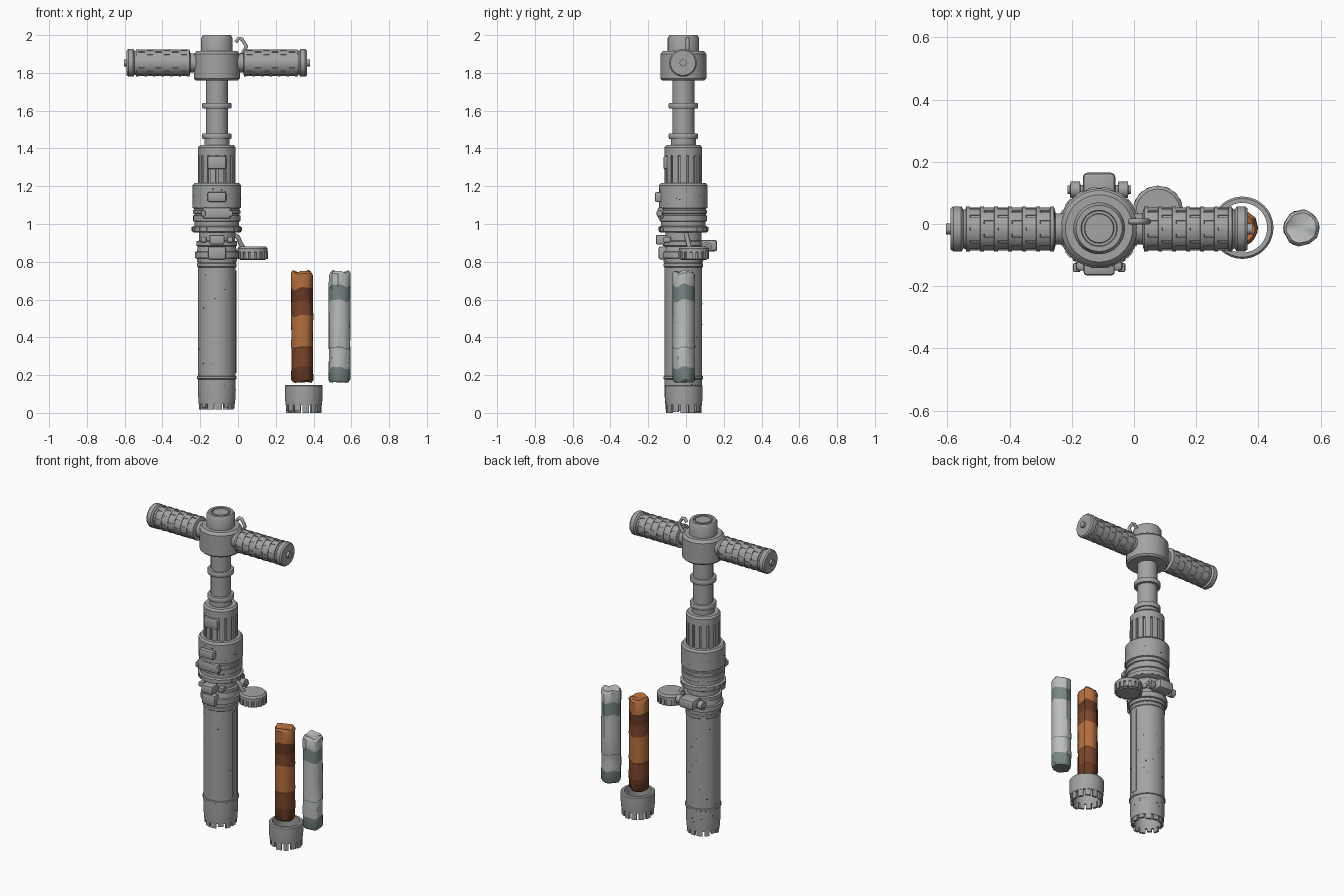
import bpy, bmesh, math, random
from math import sin, cos, pi, radians
from mathutils import Matrix, Vector

random.seed(7)
if "Cube" in bpy.data.objects:
    bpy.data.objects.remove(bpy.data.objects["Cube"])
parts = []


def material(name, rgb):
    m = bpy.data.materials.new(name)
    m.use_nodes = True
    m.diffuse_color = (*rgb, 1)
    bsdf = m.node_tree.nodes["Principled BSDF"]
    bsdf.inputs["Base Color"].default_value = (*rgb, 1)
    bsdf.inputs["Roughness"].default_value = 0.7
    return m


METAL = material("grey metal", (0.36, 0.37, 0.365))
SOOT = material("black fleck", (0.03, 0.03, 0.03))
RUST = material("rust fleck", (0.3, 0.06, 0.02))
ORANGE = material("orange rock", (0.46, 0.16, 0.05))
BROWN = material("brown rock", (0.2, 0.06, 0.024))
UMBER = material("dark brown rock", (0.13, 0.04, 0.018))
STONE = material("light stone", (0.5, 0.52, 0.515))
SLATE = material("green grey stone", (0.19, 0.245, 0.235))


def finish(name, bm, mats, matrix=Matrix()):
    bmesh.ops.recalc_face_normals(bm, faces=bm.faces)
    me = bpy.data.meshes.new(name)
    bm.to_mesh(me)
    bm.free()
    for m in mats:
        me.materials.append(m)
    ob = bpy.data.objects.new(name, me)
    ob.matrix_world = matrix
    bpy.context.collection.objects.link(ob)
    parts.append(ob)
    return ob


def lathe(name, profile, matrix, hollow=False, seg=48):
    """Spin (radius, height) points; a hollow profile joins end to start."""
    bm = bmesh.new()
    rings = []
    for r, z in profile:
        if r == 0:
            rings.append([bm.verts.new((0, 0, z))] * seg)
        else:
            rings.append([bm.verts.new((r * cos(2 * pi * i / seg), r * sin(2 * pi * i / seg), z))
                          for i in range(seg)])
    pairs = list(zip(rings, rings[1:])) + ([(rings[-1], rings[0])] if hollow else [])
    for a, b in pairs:
        for i in range(seg):
            j = (i + 1) % seg
            vs = list(dict.fromkeys((a[i], a[j], b[j], b[i])))
            if len(vs) > 2:
                bm.faces.new(vs)
    return finish(name, bm, [METAL], matrix)


def arcs(name, blocks, matrix, mats=(METAL,), steps=3):
    """Curved blocks: inner radius, outer radius, bottom, top, angle, half width, material."""
    bm = bmesh.new()
    for r0, r1, z0, z1, a, w, mi in blocks:
        loops = []
        for k in range(steps + 1):
            t = a - w + 2 * w * k / steps
            loops.append([bm.verts.new((r * cos(t), r * sin(t), z))
                          for r, z in ((r0, z0), (r1, z0), (r1, z1), (r0, z1))])
        faces = [bm.faces.new(loops[0]), bm.faces.new(loops[-1])]
        for a0, b0 in zip(loops, loops[1:]):
            faces += [bm.faces.new((a0[i], a0[i - 1], b0[i - 1], b0[i])) for i in range(4)]
        for f in faces:
            f.material_index = mi
    return finish(name, bm, mats, matrix)


def around(n, r0, r1, z0, z1, fill, shift=0.0):
    return [(r0, r1, z0, z1, 2 * pi * (i + shift) / n, pi / n * fill, 0) for i in range(n)]


def box(name, centre, size, bevel=0.01):
    bm = bmesh.new()
    bmesh.ops.create_cube(bm, size=1, matrix=Matrix.Diagonal((*size, 1)))
    bmesh.ops.bevel(bm, geom=bm.edges[:], offset=bevel, segments=2, profile=0.5, affect='EDGES')
    return finish(name, bm, [METAL], Matrix.Translation(centre))


def tube(name, points, radius):
    cu = bpy.data.curves.new(name, 'CURVE')
    cu.dimensions = '3D'
    cu.bevel_depth, cu.bevel_resolution, cu.use_fill_caps = radius, 3, True
    sp = cu.splines.new('POLY')
    sp.points.add(len(points) - 1)
    for p, co in zip(sp.points, points):
        p.co = (*co, 1)
    cu.materials.append(METAL)
    ob = bpy.data.objects.new(name, cu)
    bpy.context.collection.objects.link(ob)


AX, AY = -0.112, -0.014
TOOL = Matrix.Translation((AX, AY, 0))

# Hub, cap and drive shaft
lathe("hub", [(0, 1.76), (.112, 1.76), (.122, 1.77), (.122, 1.9), (.108, 1.916), (0, 1.916)], TOOL)
lathe("hub_cap", [(0, 1.91), (.083, 1.91), (.083, 1.985), (.074, 2), (.058, 2), (.056, 1.988),
                  (.048, 1.988), (.046, 1.998), (0, 1.998)], TOOL)
lathe("drive_shaft", [(0, 1.4), (.066, 1.4), (.066, 1.45), (.058, 1.45), (.058, 1.77), (0, 1.77)], TOOL)
for label, z in (("upper", 1.626), ("lower", 1.465)):
    lathe(label + "_shaft_ring", [(.05, z - .015), (.074, z - .015), (.078, z - .009), (.078, z + .009),
                                  (.074, z + .015), (.05, z + .015)], TOOL, True)

# Handles with ribbed grips
for side, turn in (("left", 90), ("right", -90)):
    M = Matrix.Translation((AX, AY - .002, 1.853)) @ Matrix.Rotation(radians(turn), 4, 'Y')
    prof = [(0, .1), (.05, .1), (.05, .14), (.062, .142)]
    bumps = []
    for i in range(7):
        z = .15 + .045 * i
        prof += [(.066, z - .006), (.072, z - .005), (.072, z + .007), (.066, z + .008)]
        if i < 6:
            bumps += around(10, .06, .07, z + .006, z + .041, .75, (i % 2) / 2)
    prof += [(.062, .436), (.07, .44), (.073, .444), (.073, .468), (.066, .477), (.018, .477),
             (.018, .492), (0, .492)]
    lathe(side + "_handle", prof, M)
    arcs(side + "_grip_pads", bumps, M)

# Bent latch beside the cap
tube("latch", [(-.012, .008, 1.962), (.003, .008, 1.982), (.02, .008, 1.98), (.045, .008, 1.94),
               (.022, .008, 1.9), (.0, .008, 1.885)], .01)

# Fluted collar
lathe("fluted_collar", [(0, 1.2), (.088, 1.2), (.088, 1.36), (.1, 1.362), (.1, 1.405), (.09, 1.417),
                        (0, 1.417)], TOOL)
arcs("collar_flutes", around(14, .08, .099, 1.21, 1.364, .72), TOOL)

# Stepped main collar
lathe("main_collar", [(0, .955), (.122, .955), (.13, .96), (.13, .985), (.118, .99), (.118, 1.012),
                      (.125, 1.016), (.125, 1.045), (.119, 1.047), (.119, 1.055), (.126, 1.057),
                      (.126, 1.072), (.12, 1.074), (.12, 1.082), (.128, 1.086), (.128, 1.205),
                      (.118, 1.217), (0, 1.217)], TOOL)
arcs("collar_lugs", around(18, .12, .133, .962, .984, .6), TOOL)

# Clamp section
lathe("clamp", [(0, .8), (.105, .8), (.106, .818), (.116, .82), (.116, .852), (.106, .855), (.1, .882),
                (.108, .885), (.108, .908), (.095, .912), (.095, .96), (0, .96)], TOOL)

# Core barrel with long access strip and end rings
lathe("barrel", [(.085, .16), (.1, .16), (.1, .178), (.105, .181), (.105, .193), (.1, .196), (.1, .77),
                 (.104, .774), (.104, .79), (.1, .795), (.1, .81), (.085, .81)], TOOL, True)
arcs("barrel_strip", [(.095, .103, .21, .755, 0, .2, 0)], TOOL)


# Toothed crowns: the fitted one and the spare
def crown(prefix, matrix, height, gap):
    lathe(prefix + "_crown", [(.08, height), (.094, height), (.1, height - .006), (.1, .085),
                              (.096, gap), (.082, gap)], matrix, True)
    teeth = []
    for i in range(13):
        low = random.choice((0, 0, .004, .01))
        teeth.append((.08, .094, low, gap + .004, 2 * pi * i / 13, random.uniform(.16, .2), 0))
    arcs(prefix + "_teeth", teeth, matrix)


crown("fitted", Matrix.Translation((AX, AY, .018)), .155, .03)
crown("spare", Matrix.Translation((.348, -.012, 0)), .148, .042)

# Front boxes, latches and plates
box("flute_plate", (AX, -.1, 1.325), (.1, .04, .07))
box("switch", (AX, -.14, 1.143), (.1, .05, .052))
box("front_catch", (AX, -.135, 1.058), (.15, .03, .06))
box("clamp_catch", (AX, -.125, .917), (.08, .07, .052))
box("clamp_plate", (AX, -.12, .847), (.095, .05, .07))
for side, s in (("left", 1), ("right", -1)):
    box(side + "_catch_tab", (AX + s * .072, -.14, 1.056), (.024, .03, .03), .006)
    box(side + "_clamp_tab", (AX + s * .07, -.1, .917), (.03, .04, .03), .006)

# Rear hinge block and its pin
box("rear_block", (AX, .12, .885), (.105, .09, .062), .015)
PIN = Matrix.Translation((AX, .11, .88)) @ Matrix.Rotation(radians(90), 4, 'Y')
lathe("rear_pin", [(0, -.102), (.014, -.102), (.014, -.094), (.026, -.092), (.026, -.062), (.016, -.06),
                   (.016, .06), (.026, .062), (.026, .092), (.014, .094), (.014, .102), (0, .102)], PIN, seg=24)

# Side gauge with scalloped edge and strap
GAUGE = Matrix.Translation((.077, .042, 0))
lathe("gauge", [(0, .81), (.066, .81), (.073, .816), (.073, .85), (.08, .853), (.08, .87), (.07, .88),
                (0, .88)], GAUGE)
arcs("gauge_scallops", around(16, .068, .081, .815, .856, .62), GAUGE)
tube("gauge_strap", [(-.03, .0, .95), (.0, .005, .93), (.012, .012, .9), (.03, .02, .87)], .012)
box("gauge_arm", (-.01, .03, .845), (.06, .04, .035))


# Layered rock cores with wavy bands
def rock_core(name, x, bands, mats):
    """Bands run from bottom to top as (upper height, wave, material)."""
    cols, bm = 22, bmesh.new()
    phase = random.uniform(0, 6)
    lump = [random.uniform(-.002, .003) for _ in range(cols)]

    def ring(z, wave, scale=1.0):
        out = []
        for i in range(cols):
            t = 2 * pi * i / cols
            r = (.057 + lump[i] + random.uniform(-.0015, .0015)) * scale
            dz = wave * (sin(3 * t + phase) + .5 * sin(5 * t + 2 * phase))
            out.append(bm.verts.new((r * cos(t), r * sin(t), z + dz)))
        return out

    def bridge(a, b, mi):
        for i in range(cols):
            j = (i + 1) % cols
            bm.faces.new((a[i], a[j], b[j], b[i])).material_index = mi

    def cap(edge, z, mi):
        tip = bm.verts.new((0, 0, z))
        for i in range(cols):
            bm.faces.new((edge[i], edge[(i + 1) % cols], tip)).material_index = mi

    low = ring(.162, .002, .86)
    cap(low, .168, bands[0][2])
    prev, last = ring(.174, .002), .174
    bridge(low, prev, bands[0][2])
    for z, wave, mi in bands:
        if z - last > .1:
            mid = ring((z + last) / 2, .003)
            bridge(prev, mid, mi)
            prev = mid
        nxt = ring(z, wave)
        bridge(prev, nxt, mi)
        prev, last = nxt, z
    top = ring(.748, .006, .84)
    bridge(prev, top, bands[-1][2])
    cap(top, .738, bands[-1][2])
    finish(name, bm, mats, Matrix.Translation((x, -.012, 0)))


rock_core("orange_core", .339, [(.245, .006, 2), (.342, .004, 1), (.35, .004, 2), (.515, .006, 0),
                                (.59, .006, 1), (.66, .008, 2), (.735, .006, 0)], [ORANGE, BROWN, UMBER])
rock_core("grey_core", .538, [(.24, .006, 1), (.342, .004, 0), (.348, .004, 1), (.595, .007, 0),
                              (.675, .008, 1), (.735, .006, 0)], [STONE, SLATE])

# Wear flecks on barrel and collars
flecks = []
for _ in range(50):
    r, lo, hi = random.choice(((.1, .2, .76), (.1, .2, .76), (.128, 1.1, 1.19), (.1, .1, .15)))
    z, h = random.uniform(lo, hi), random.uniform(.003, .008)
    flecks.append((r - .004, r + .001, z, z + h, random.uniform(0, 2 * pi), random.uniform(.015, .04),
                   int(random.random() < .25)))
arcs("wear_flecks", flecks, TOOL, (SOOT, RUST), 1)

# Smooth shading with sharp edges kept
bpy.ops.object.select_all(action='DESELECT')
for ob in parts:
    ob.select_set(True)
bpy.context.view_layer.objects.active = parts[0]
bpy.ops.object.shade_smooth_by_angle(angle=radians(35))
